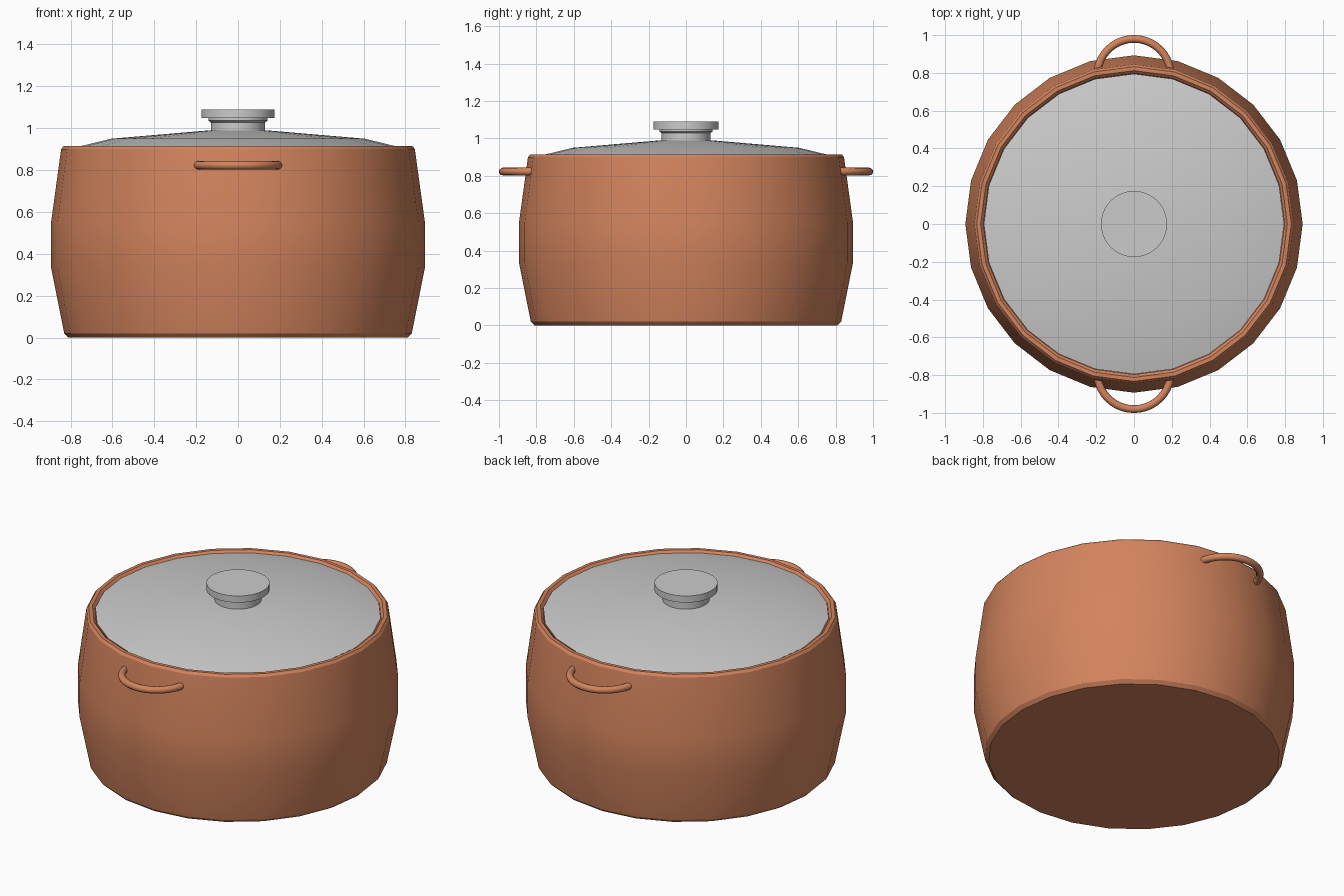
import bpy, bmesh, math

if "Cube" in bpy.data.objects:
    bpy.data.objects.remove(bpy.data.objects["Cube"])

copper = bpy.data.materials.new("copper")
copper.diffuse_color = (0.65, 0.23, 0.11, 1)
copper.use_nodes = True
copper.node_tree.nodes["Principled BSDF"].inputs["Base Color"].default_value = copper.diffuse_color


def finish(name, bm, mat=None, angle=40):
    bmesh.ops.remove_doubles(bm, verts=bm.verts, dist=1e-5)
    bmesh.ops.recalc_face_normals(bm, faces=bm.faces)
    me = bpy.data.meshes.new(name)
    bm.to_mesh(me)
    bm.free()
    ob = bpy.data.objects.new(name, me)
    bpy.context.collection.objects.link(ob)
    if mat:
        me.materials.append(mat)
    bpy.ops.object.select_all(action='DESELECT')
    ob.select_set(True)
    bpy.context.view_layer.objects.active = ob
    bpy.ops.object.shade_smooth_by_angle(angle=math.radians(angle))
    return ob


def lathe(name, profile, sides, mat=None, angle=30):
    """Spin a closed (radius, z) profile round the z axis, capping open ends."""
    bm = bmesh.new()
    rings = []
    for r, z in profile:
        rings.append([bm.verts.new((r * math.cos(2 * math.pi * i / sides),
                                    r * math.sin(2 * math.pi * i / sides), z))
                      for i in range(sides)])
    for a, b in zip(rings, rings[1:]):
        for i in range(sides):
            j = (i + 1) % sides
            bm.faces.new((a[i], a[j], b[j], b[i]))
    bm.faces.new(rings[0])
    bm.faces.new(rings[-1])
    return finish(name, bm, mat, angle)


def handle(name, side, arc=0.195, tube=0.0205, y0=0.785, z0=0.823, steps=20, sides=12):
    """Half ring with its ends sunk in the pot wall."""
    bm = bmesh.new()
    rings = []
    for k in range(steps + 1):
        t = math.pi * k / steps
        ring = []
        for i in range(sides):
            p = 2 * math.pi * i / sides
            r = arc + tube * math.cos(p)
            ring.append(bm.verts.new((r * math.cos(t), side * (y0 + r * math.sin(t)),
                                      z0 + tube * math.sin(p))))
        rings.append(ring)
    for a, b in zip(rings, rings[1:]):
        for i in range(sides):
            j = (i + 1) % sides
            bm.faces.new((a[i], a[j], b[j], b[i]))
    bm.faces.new(rings[0])
    bm.faces.new(rings[-1])
    return finish(name, bm, copper)


# Pot: outer wall, bevelled rim, inner wall and floor
lathe("pot", [(0.81, 0.0), (0.83, 0.02), (0.893, 0.335), (0.893, 0.55),
              (0.845, 0.90), (0.833, 0.915), (0.812, 0.915), (0.797, 0.90),
              (0.845, 0.55), (0.845, 0.335), (0.785, 0.05)], 24, copper)

# Lid: shallow dome resting inside the rim
lathe("lid", [(0.775, 0.885), (0.795, 0.904), (0.605, 0.95), (0.16, 0.988)], 24)

# Knob: neck and flat disc
lathe("lid_knob", [(0.13, 0.975), (0.13, 1.028), (0.141, 1.036), (0.141, 1.049),
                   (0.175, 1.049), (0.175, 1.09)], 48)

# Side handles, front and back
for label, s in (("front", -1), ("back", 1)):
    handle(label + "_handle", s)
